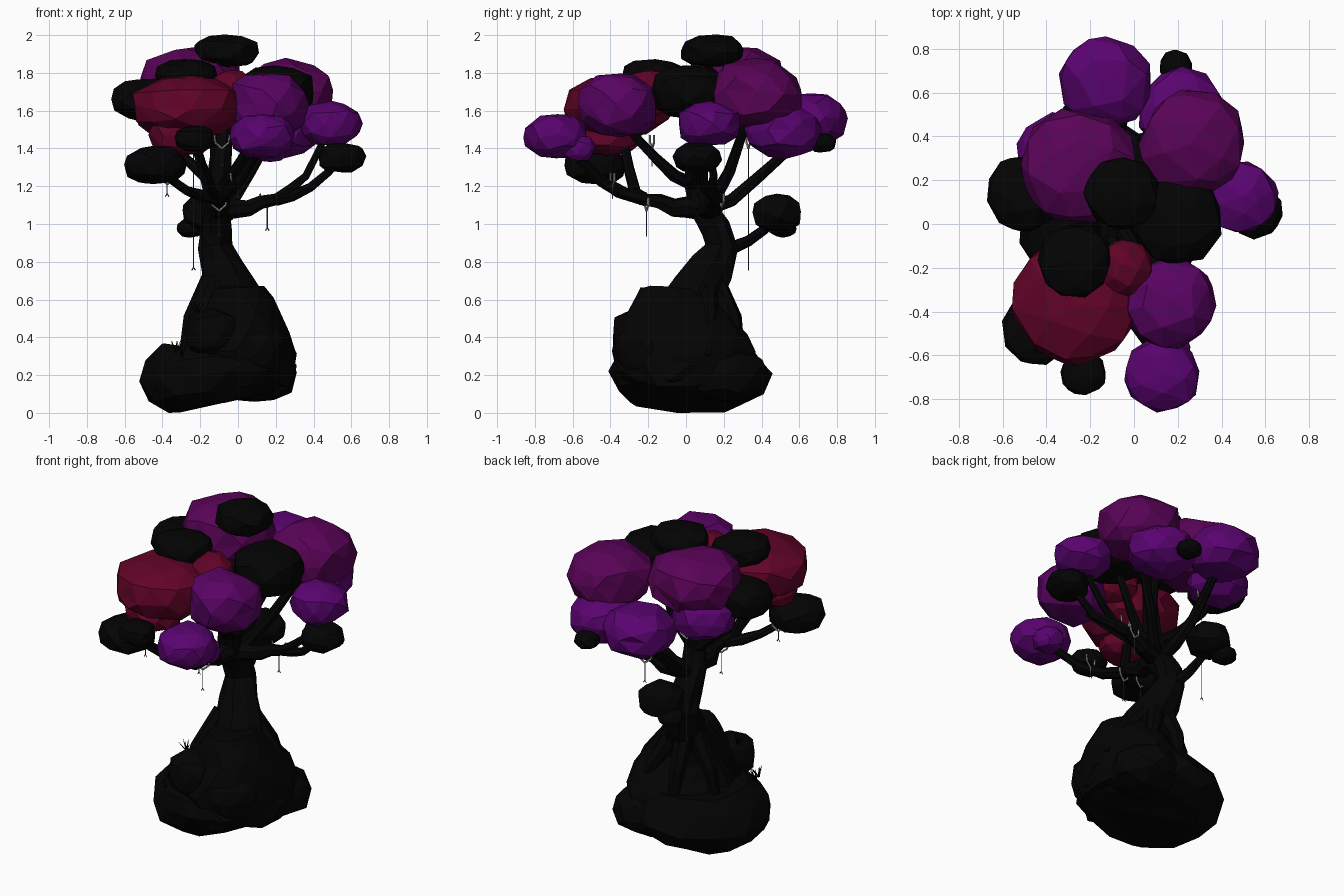
import bpy, bmesh, math, random
from mathutils import Vector, Matrix

random.seed(7)
if "Cube" in bpy.data.objects:
    bpy.data.objects.remove(bpy.data.objects["Cube"])


def material(name, red, green, blue):
    mat = bpy.data.materials.new(name)
    mat.use_nodes = True
    colour = (red, green, blue, 1)
    mat.diffuse_color = colour
    mat.node_tree.nodes["Principled BSDF"].inputs["Base Color"].default_value = colour
    return mat


charcoal = material("charcoal", .001, .001, .001)
crimson = material("crimson", .12, .001, .02)
plum = material("plum", .1, .001, .095)
purple = material("purple", .1, .001, .125)
violet = material("violet", .1, .001, .16)
pale_cloth = material("pale cloth", .4, .4, .4)
grey_cord = material("grey cord", .1, .1, .1)


def finish(name, bm, mat):
    bmesh.ops.recalc_face_normals(bm, faces=bm.faces)
    mesh = bpy.data.meshes.new(name)
    bm.to_mesh(mesh)
    bm.free()
    mesh.materials.append(mat)
    bpy.context.collection.objects.link(bpy.data.objects.new(name, mesh))


def skin(name, rings, mat):
    """Bridge rings of points and close both ends."""
    bm = bmesh.new()
    loops = [[bm.verts.new(point) for point in ring] for ring in rings]
    for lower, upper in zip(loops, loops[1:]):
        for i in range(len(lower)):
            bm.faces.new((lower[i - 1], lower[i], upper[i], upper[i - 1]))
    bm.faces.new(loops[0])
    bm.faces.new(loops[-1])
    bmesh.ops.triangulate(bm, faces=bm.faces)
    finish(name, bm, mat)


def tube(name, points, radii, mat=charcoal, sides=7, rough=.1):
    """Faceted tube through points listed from the bottom up."""
    points = [Vector(point) for point in points]
    rings = []
    for i, point in enumerate(points):
        along = points[min(i + 1, len(points) - 1)] - points[max(i - 1, 0)]
        turn = Vector((0, 0, 1)).rotation_difference(along)
        ring = []
        for k in range(sides):
            spoke = Matrix.Rotation(math.tau * k / sides, 3, "Z") @ Vector((radii[i], 0, 0))
            ring.append(point + turn @ spoke * random.uniform(1 - rough, 1 + rough))
        rings.append(ring)
    skin(name, rings, mat)


def rock(name, centre, radii, lean, profile, tilt):
    """Stone from (height, scale) steps; lean shifts it in y as it rises, tilt lifts its +x underside."""
    sides = 13
    rings = []
    for i, (height, scale) in enumerate(profile):
        part = i / (len(profile) - 1)
        ring = []
        for k in range(sides):
            angle = math.tau * (k + i % 2 / 2) / sides
            reach = scale * random.uniform(.92, 1.06)
            x = radii[0] * reach * math.cos(angle)
            y = radii[1] * reach * math.sin(angle)
            z = height + tilt * (1 - part) * x + random.uniform(-.015, .015)
            ring.append((centre[0] + x, centre[1] + y + lean * part, max(0, z)))
        rings.append(ring)
    skin(name, rings, charcoal)


def clump(name, mat, x, y, z, radius, height):
    """Irregular, slightly boxy low-poly ball."""
    bm = bmesh.new()
    bmesh.ops.create_icosphere(bm, subdivisions=2, radius=1)
    spin = Matrix.Rotation(random.uniform(0, math.tau), 3, "Z")
    for vert in bm.verts:
        way = spin @ vert.co + Vector([random.uniform(-.13, .13) for _ in range(3)])
        level = math.hypot(way.x, way.y)
        power = 2.6
        way *= random.uniform(.96, 1.06) / (level ** power + abs(way.z) ** power) ** (1 / power)
        vert.co = (x + way.x * radius, y + way.y * radius, z + way.z * height)
    finish(name, bm, mat)
    return Vector((x, y, z))


def limb(name, start, end, thick):
    """Branch that leaves sideways, then rises and thins toward its end."""
    start, end = Vector(start), Vector(end)
    points, radii = [], []
    for step in range(5):
        t = step / 4
        point = start.lerp(end, t)
        point.z = start.z + (end.z - start.z) * t ** 1.6
        if 0 < t < 1:
            point += Vector([random.uniform(-.015, .015) for _ in range(3)])
        points.append(point)
        radii.append(thick * (1 - t / 2))
    tube(name, points, radii)


# Rocky base: tilted slab, upper mound and boulders
rock("base_slab", (-.1, .02), (.42, .43), 0,
     [(.06, .7), (.12, .92), (.2, 1), (.29, .93), (.36, .7)], .22)
rock("mound", (.02, .02), (.3, .38), -.11,
     [(.15, .95), (.32, 1), (.42, .88), (.53, .7), (.62, .54), (.66, .4)], 0)
clump("left_boulder", charcoal, -.34, -.08, .17, .16, .11)
clump("front_boulder", charcoal, .08, -.2, .33, .18, .15)
clump("back_boulder", charcoal, .1, .22, .2, .21, .14)
clump("upper_boulder", charcoal, -.14, -.25, .42, .14, .13)

# Trunk and roots
tube("trunk",
     [(-.04, -.01, .3), (-.03, .01, .5), (-.04, .07, .65), (-.09, .14, .77), (-.12, .19, .88),
      (-.12, .16, .98), (-.12, .08, 1.1), (-.1, .05, 1.22), (-.06, .06, 1.6)],
     [.27, .2, .15, .115, .085, .082, .075, .06, .035], sides=10)
for angle in (20, 65, 110, 160, 215, 300):
    out = Matrix.Rotation(math.radians(angle), 3, "Z") @ Vector((.31, 0, 0))
    foot, collar = out + Vector((0, 0, .3)), out / 4 + Vector((-.07, .08, .7))
    bulge = foot.lerp(collar, .5) + out * .1
    tube("root", [foot, bulge, collar], [.025, .045, .06])

# Foliage
top = clump("top_foliage", charcoal, -.06, .14, 1.915, .17, .085)
middle = clump("middle_foliage", charcoal, .2, .02, 1.7, .205, .14)
clump("upper_front_foliage", charcoal, -.27, -.17, 1.79, .17, .08)
right_low = clump("low_side_foliage", charcoal, .55, .06, 1.35, .125, .08)
left_dark = clump("outer_side_foliage", charcoal, -.5, .14, 1.66, .175, .11)
left_low = clump("low_front_foliage", charcoal, -.44, -.48, 1.31, .165, .1)
front_tip = clump("front_tip_foliage", charcoal, -.23, -.68, 1.45, .105, .07)
clump("back_tip_foliage", charcoal, .19, .72, 1.43, .075, .05)
back_low = clump("low_back_foliage", charcoal, -.16, .48, 1.06, .13, .1)
clump("low_back_small_foliage", charcoal, -.25, .51, .98, .075, .05)
red = clump("large_crimson_foliage", crimson, -.27, -.36, 1.62, .29, .16)
clump("lower_crimson_foliage", crimson, -.3, -.41, 1.47, .17, .11)
clump("inner_crimson_foliage", crimson, -.04, -.2, 1.69, .13, .12)
clump("plum_crown_foliage", plum, -.25, .26, 1.75, .265, .18)
back_plum = clump("plum_back_foliage", plum, .27, .37, 1.69, .24, .18)
front_purple = clump("purple_front_foliage", purple, .16, -.36, 1.63, .21, .17)
back_violet = clump("violet_back_foliage", violet, -.13, .65, 1.55, .21, .14)
front_violet = clump("violet_front_foliage", violet, .13, -.69, 1.465, .17, .12)
side_violet = clump("violet_side_foliage", violet, .49, .12, 1.53, .165, .115)
clump("violet_under_back_foliage", violet, .22, .51, 1.49, .2, .14)
clump("violet_under_crown_foliage", violet, -.35, .33, 1.58, .18, .13)
clump("violet_under_front_foliage", violet, .17, -.57, 1.4, .09, .07)

# Branches from the trunk and its main forks into the foliage
fork, front_fork, side_fork = (-.11, .1, 1.08), (-.1, -.22, 1.13), (.2, .16, 1.13)
high_fork, low_fork = (-.09, .05, 1.2), (-.12, .17, .84)
limb("front_limb", fork, front_fork, .065)
limb("side_limb", fork, side_fork, .06)
for name, start, end, thick in (
        ("low_front_branch", front_fork, left_low, .035),
        ("front_branch", front_fork, front_violet, .038),
        ("front_tip_branch", front_fork, front_tip, .025),
        ("crimson_branch", front_fork, red, .038),
        ("purple_branch", high_fork, front_purple, .038),
        ("middle_branch", high_fork, middle, .038),
        ("top_branch", high_fork, top, .035),
        ("outer_branch", high_fork, left_dark, .038),
        ("back_branch", fork, back_violet, .042),
        ("back_plum_branch", fork, back_plum, .042),
        ("low_side_branch", side_fork, right_low, .035),
        ("violet_side_branch", side_fork, side_violet, .03),
        ("low_back_branch", low_fork, back_low, .04)):
    limb(name, start, end, thick)

# Hanging cords, each with a forked cloth tie above and a small forked end
for x, y, low, high in ((-.235, .33, .77, 1.4), (-.1, -.21, .95, 1.07), (.155, .19, .98, 1.09),
                        (-.375, -.39, 1.16, 1.21), (-.085, -.18, 1.32, 1.4), (0, -.39, 1.15, 1.2)):
    bottom, knot = Vector((x, y, low)), Vector((x, y, high))
    tube("cord", [bottom, knot], [.003] * 2, grey_cord, 4, 0)
    for side in (-1, 1):
        tube("cloth_tie", [knot, knot + Vector((.035 * side, .01 * side, .03)),
                           knot + Vector((.04 * side, .01 * side, .07))], [.006] * 3, pale_cloth, 5)
        tube("cord_fork", [bottom + Vector((.01 * side, 0, -.015)), bottom], [.003] * 2, grey_cord, 4, 0)

# Grass tufts on the base
for tuft in ((-.33, -.22, .32), (-.22, -.2, .52), (-.3, -.3, .3)):
    for blade in range(6):
        sway = Vector((random.uniform(-.04, .04), random.uniform(-.04, .04), .06))
        tube("grass_blade", [tuft, Vector(tuft) + sway], [.006, .001], sides=3)
